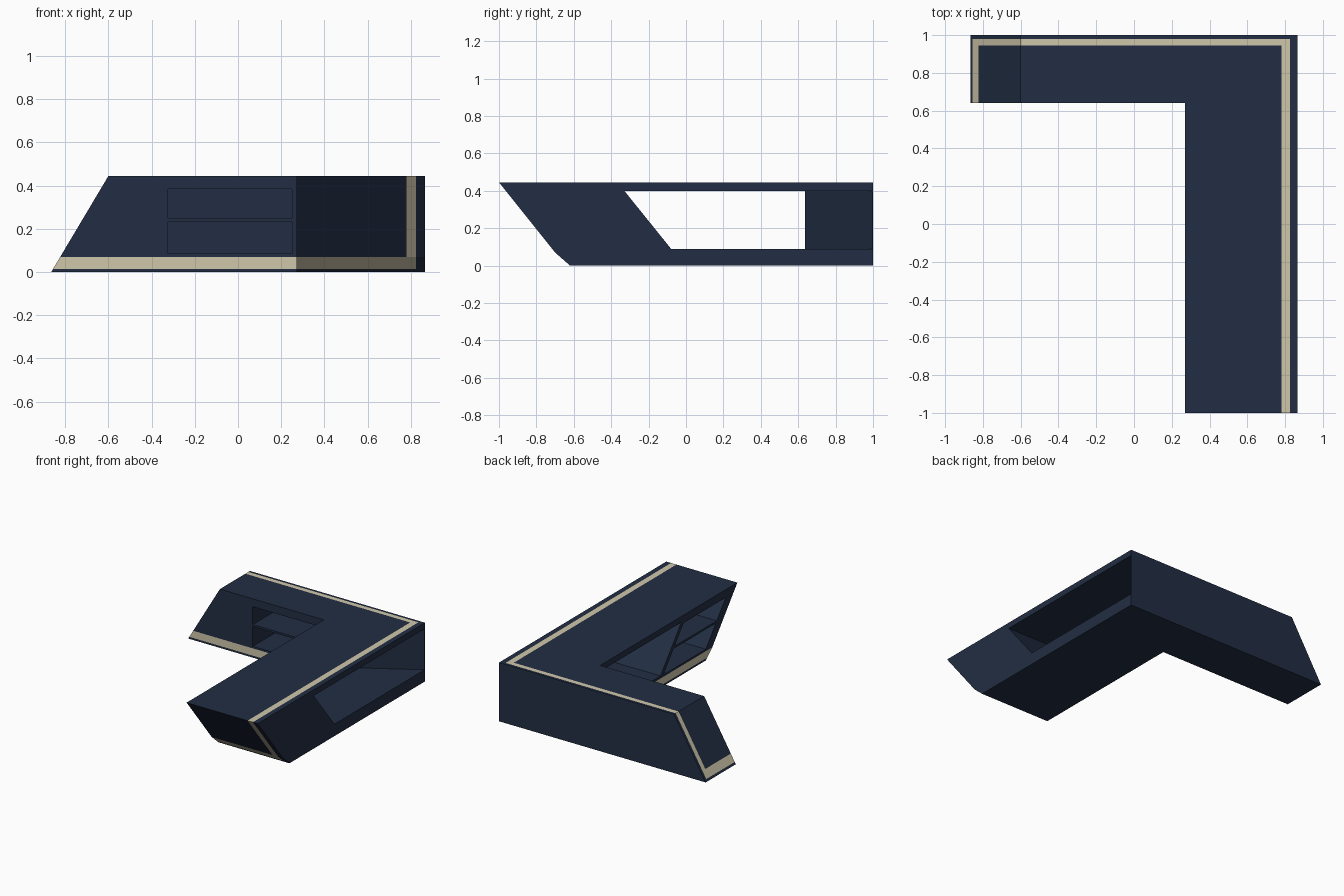
import bpy, bmesh
from mathutils import Vector

if "Cube" in bpy.data.objects:
    bpy.data.objects.remove(bpy.data.objects["Cube"])

H = 0.445                      # desk height
BAND = (0.015, 0.07)           # pale band above the floor


def material(name, rgb):
    m = bpy.data.materials.new(name)
    m.diffuse_color = (*rgb, 1)
    m.use_nodes = True
    m.node_tree.nodes["Principled BSDF"].inputs["Base Color"].default_value = m.diffuse_color
    return m


navy = material("navy", (0.016, 0.027, 0.056))
cream = material("cream", (0.63, 0.57, 0.41))


def prism(name, base, offset):
    """Closed solid: polygon `base` swept along `offset`."""
    bm = bmesh.new()
    face = bm.faces.new([bm.verts.new(p) for p in base])
    ext = bmesh.ops.extrude_face_region(bm, geom=[face])
    for g in ext["geom"]:
        if isinstance(g, bmesh.types.BMVert):
            g.co += Vector(offset)
    bmesh.ops.recalc_face_normals(bm, faces=bm.faces)
    me = bpy.data.meshes.new(name)
    bm.to_mesh(me)
    bm.free()
    ob = bpy.data.objects.new(name, me)
    bpy.context.collection.objects.link(ob)
    return ob


def slice_off(ob, point, normal):
    """Cut away everything on the normal side of a plane and cap it."""
    bm = bmesh.new()
    bm.from_mesh(ob.data)
    geom = bm.verts[:] + bm.edges[:] + bm.faces[:]
    cut = bmesh.ops.bisect_plane(bm, geom=geom, plane_co=point, plane_no=normal,
                                 clear_outer=True)
    edges = [e for e in cut["geom_cut"] if isinstance(e, bmesh.types.BMEdge)]
    bmesh.ops.holes_fill(bm, edges=edges)
    bmesh.ops.recalc_face_normals(bm, faces=bm.faces)
    bm.to_mesh(ob.data)
    bm.free()


# L-shaped desk with a leaning left end and an overhanging front end
plan = [(-0.865, 0.64), (0.27, 0.64), (0.27, -1), (0.865, -1), (0.865, 1), (-0.865, 1)]
desk = prism("corner_desk", [(x, y, 0) for x, y in plan], (0, 0, H))
slice_off(desk, (-0.865, 0, 0), (-H, 0, 0.265))
slice_off(desk, (0, -1, H), (0, -0.375, -0.30))
slice_off(desk, (0, -0.70, 0.07), (0, -0.07, -0.08))

cutters = []

# Knee opening through the right wing, closed by a mitred wall at the corner
knee = prism("knee_opening",
             [(0.2, -0.33, 0.40), (0.2, -0.08, 0.09), (0.2, 1.1, 0.09), (0.2, 1.1, 0.40)],
             (0.8, 0, 0))
slice_off(knee, (0.27, 0.637, 0), (-0.36, 0.595, 0))
cutters.append(knee)

# Two rows of open shelves in each wing
for z0, z1 in ((0.085, 0.235), (0.25, 0.385)):
    shelf = [(-0.325, 0.6), (0.25, 0.6), (0.25, 0.645), (0.74, 0.945), (-0.325, 0.945)]
    cutters.append(prism("back_shelf", [(x, y, z0) for x, y in shelf], (0, 0, z1 - z0)))

    def inner(z):
        return -0.37 + (0.40 - z) * 0.806

    def outer(z):
        return -0.91 + (H - z) * 0.8

    cutters.append(prism("side_shelf",
                         [(0.2, outer(z0), z0), (0.2, inner(z0), z0),
                          (0.2, inner(z1), z1), (0.2, outer(z1), z1)], (0.58, 0, 0)))

bpy.context.view_layer.objects.active = desk
for c in cutters:
    mod = desk.modifiers.new("cut", "BOOLEAN")
    mod.operation = "DIFFERENCE"
    mod.solver = "EXACT"
    mod.object = c
    bpy.ops.object.modifier_apply(modifier=mod.name)
for c in cutters:
    bpy.data.objects.remove(c)

# Inlaid cream stripes: split the surface along their borders, then colour by rule
desk.data.materials.clear()
desk.data.materials.append(navy)
desk.data.materials.append(cream)
bm = bmesh.new()
bm.from_mesh(desk.data)
bmesh.ops.triangulate(bm, faces=bm.faces)
for axis, values in ((0, (0.78, 0.825)), (1, (0.945, 0.98)), (2, BAND)):
    for v in values:
        co, no = Vector(), Vector()
        co[axis], no[axis] = v, 1
        bmesh.ops.bisect_plane(bm, geom=bm.verts[:] + bm.edges[:] + bm.faces[:],
                               plane_co=co, plane_no=no)
bm.normal_update()
e = 1e-4
for f in bm.faces:
    x, y, z = f.calc_center_median()
    n = f.normal
    f.material_index = 0
    if n.x > 0.1 or n.y > 0.1 or n.z < -0.95:
        continue                                   # outer sides and undersides stay navy
    if n.z > 0.95 and z < H - 0.01:
        continue                                   # shelf and knee floors stay navy
    inside = x < 0.825 and y < 0.98
    edge_stripe = inside and z > BAND[0] and (x > 0.78 + e or y > 0.945 + e)
    low_band = inside and BAND[0] < z < BAND[1]
    if edge_stripe or low_band:
        f.material_index = 1
bm.to_mesh(desk.data)
bm.free()
